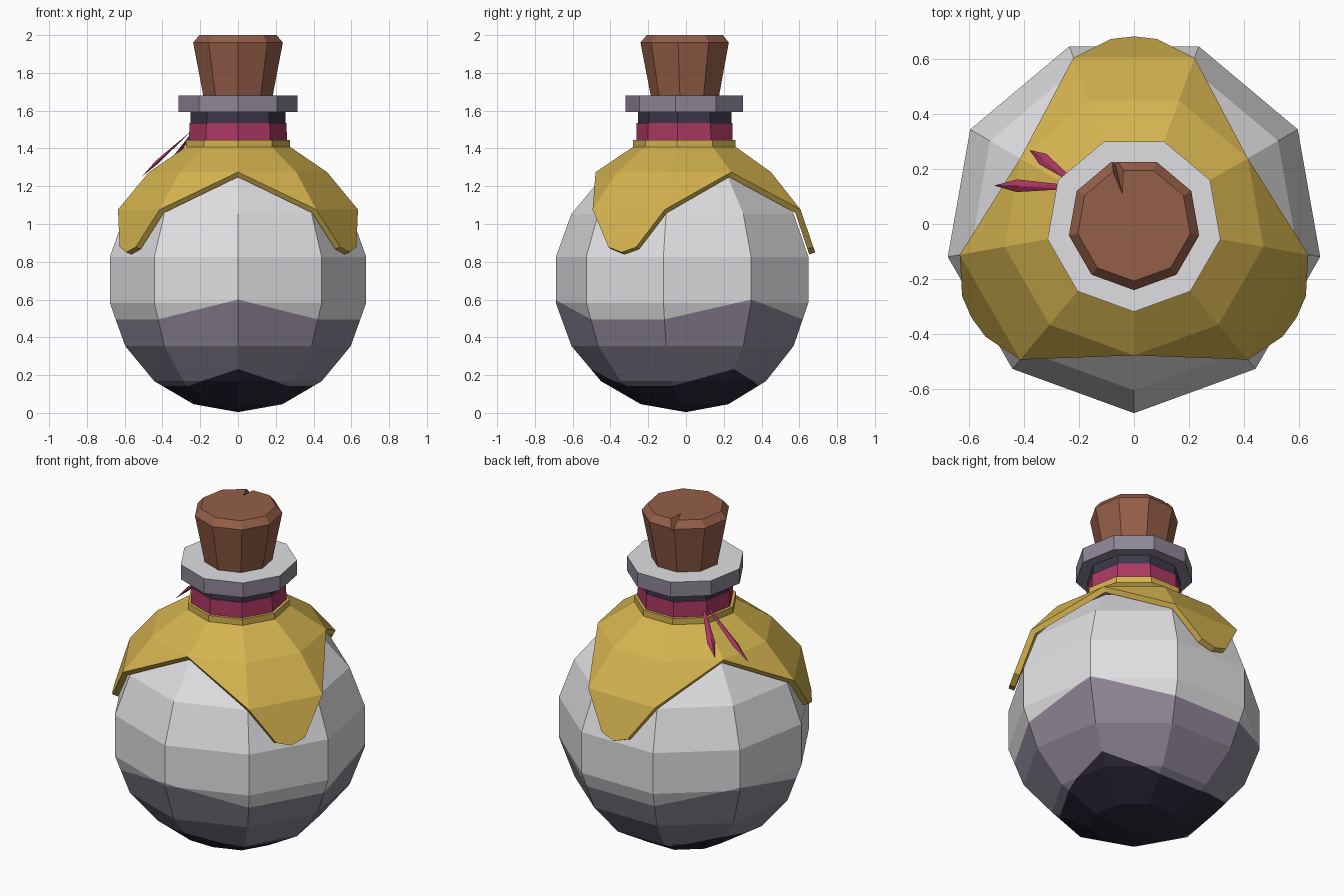
import bpy, bmesh, math
from mathutils import Vector

if "Cube" in bpy.data.objects:
    bpy.data.objects.remove(bpy.data.objects["Cube"])

N = 9                       # every round part has nine sides
CZ = 0.704                  # centre height of the round flask


def material(name, rgb):
    m = bpy.data.materials.new(name)
    m.diffuse_color = (*rgb, 1)
    m.use_nodes = True
    m.node_tree.nodes["Principled BSDF"].inputs["Base Color"].default_value = m.diffuse_color
    return m


GLASS = material("pale_glass", (0.74, 0.73, 0.75))
MID = material("grey_purple", (0.27, 0.24, 0.31))
DARK = material("dark_liquid", (0.026, 0.020, 0.040))
NECK = material("neck_purple", (0.045, 0.038, 0.070))
CLOTH = material("yellow_cloth", (0.66, 0.45, 0.077))
CORK = material("brown_cork", (0.296, 0.112, 0.065))
RIBBON = material("magenta_ribbon", (0.413, 0.040, 0.122))


def polar(r, k, z):
    a = math.radians(-90 + 360 / N * k)
    return Vector((r * math.cos(a), r * math.sin(a), z))


def finish(bm, name, mats):
    bmesh.ops.recalc_face_normals(bm, faces=bm.faces)
    me = bpy.data.meshes.new(name)
    bm.to_mesh(me)
    bm.free()
    for m in mats:
        me.materials.append(m)
    ob = bpy.data.objects.new(name, me)
    bpy.context.collection.objects.link(ob)
    return ob


def lathe(profile):
    """Nine-sided solid of revolution from (radius, height), bottom to top."""
    bm = bmesh.new()
    rings = []
    for r, z in profile:
        if r == 0:
            rings.append([bm.verts.new((0, 0, z))] * N)
        else:
            rings.append([bm.verts.new(polar(r, k, z)) for k in range(N)])
    for lo, hi in zip(rings, rings[1:]):
        for k in range(N):
            j = (k + 1) % N
            bm.faces.new(list(dict.fromkeys((lo[k], lo[j], hi[j], hi[k]))))
    for ring, (r, z) in ((rings[0], profile[0]), (rings[-1], profile[-1])):
        if r > 0:
            bm.faces.new(ring)
    return bm


def ball(radius, deg):
    t = math.radians(deg)
    return radius * math.sin(t), CZ - radius * math.cos(t)


# Flask body, with two wavy colour borders cut into the facets
profile = [(0, CZ - 0.7)] + [ball(0.7, d) for d in range(20, 180, 20)] + [(0, CZ + 0.7)]
bm = lathe(profile)


def on_body(k, z):
    for (r0, z0), (r1, z1) in zip(profile, profile[1:]):
        if z0 <= z <= z1:
            return polar(r0 + (r1 - r0) * (z - z0) / (z1 - z0), k, z)


def sector(f):
    c = f.calc_center_median()
    return int(((math.degrees(math.atan2(c.y, c.x)) + 90) % 360) // (360 / N))


for mat, high, low in ((1, 0.60, 0.495), (2, 0.232, 0.143)):
    for s in range(N):
        p0 = on_body(s, low if s % 3 else high)
        p1 = on_body(s + 1, low if (s + 1) % 3 else high)
        n = polar(1, s + 0.5, 0).cross(p1 - p0).normalized()
        faces = [f for f in bm.faces if sector(f) == s]
        geom = faces + list({e for f in faces for e in f.edges}) \
            + list({v for f in faces for v in f.verts})
        bmesh.ops.bisect_plane(bm, geom=geom, dist=1e-4, plane_co=p0, plane_no=n)
        for f in bm.faces:
            if sector(f) == s and (f.calc_center_median() - p0).dot(n) < 0:
                f.material_index = mat
finish(bm, "flask_body", [GLASS, MID, DARK])

# Neck, ribbon band and rim
finish(lathe([(0.255, 1.30), (0.255, 1.60)]), "neck", [NECK])
finish(lathe([(0.264, 1.40), (0.261, 1.535)]), "ribbon_band", [RIBBON])
bm = lathe([(0.32, 1.592), (0.32, 1.68)])
bm.normal_update()
for f in bm.faces:
    f.material_index = 0 if f.calc_center_median().z > 1.67 else 1
finish(bm, "rim", [GLASS, MID])

# Cork with a small chip cut from its top edge
cork = finish(lathe([(0.175, 1.62), (0.241, 1.96), (0.208, 2.0)]), "cork", [CORK])
bm = bmesh.new()
for p in ((-0.038, 0.09, 2.01), (-0.11, 0.26, 2.01), (-0.03, 0.26, 2.01), (-0.08, 0.27, 1.92)):
    bm.verts.new(p)
bmesh.ops.convex_hull(bm, input=bm.verts)
chip = finish(bm, "chip_cutter", [CORK])
chip.hide_render = True
chip.hide_set(True)
cut = cork.modifiers.new("chip", "BOOLEAN")
cut.operation = "DIFFERENCE"
cut.object = chip

# Cloth cover: collar, shoulder and three pointed flaps
R = 0.745
bm = bmesh.new()
levels = [(0.28, 1.445), (0.28, 1.408), ball(R, 140), ball(R, 120)]
rings = [[bm.verts.new(polar(r, k, z)) for k in range(N)] for r, z in levels]
top, low = rings[2], rings[3]
(r_a, z_a), (r_b, z_b) = ball(R, 120), ball(R, 100)
for s in range(N):
    j = (s + 1) % N
    for hi, lo in zip(rings[:2], rings[1:3]):
        bm.faces.new((lo[s], lo[j], hi[j], hi[s]))
    if s % 3 == 0:
        bm.faces.new((low[j], top[j], top[s]))
    elif s % 3 == 2:
        bm.faces.new((low[s], top[j], top[s]))
    else:
        bm.faces.new((low[s], low[j], top[j], top[s]))
        out = polar(1, s + 0.5, 0)
        side = Vector((-out.y, out.x, 0))
        tip = []
        for u, z in ((-0.085, 0.878), (0, 0.85), (0.085, 0.878)):
            r = (r_a + (r_b - r_a) * (z - z_a) / (z_b - z_a)) * math.cos(math.pi / N)
            tip.append(bm.verts.new(out * r + side * u + Vector((0, 0, z))))
        bm.faces.new((low[s], *tip, low[j]))
for v in [v for v in bm.verts if not v.link_faces]:
    bm.verts.remove(v)
cloth = finish(bm, "cloth_cover", [CLOTH])
# make sure the sheet faces outward before it is thickened inward
if cloth.data.polygons[0].normal.dot(cloth.data.polygons[0].center) < 0:
    cloth.data.flip_normals()
thick = cloth.modifiers.new("thickness", "SOLIDIFY")
thick.thickness = 0.033
thick.offset = -1

# Two loose ribbon ends
for name, a, b in (("ribbon_end_long", (-0.25, 0.135, 1.49), (-0.51, 0.14, 1.25)),
                   ("ribbon_end_short", (-0.235, 0.165, 1.49), (-0.38, 0.27, 1.29))):
    a, b = Vector(a), Vector(b)
    d = b - a
    side = d.cross(Vector((0, 0, 1))).normalized()
    up = side.cross(d).normalized()
    mid = a + d * 0.68
    bm = bmesh.new()
    for p in (a + side * 0.008, a - side * 0.008, b, mid + side * 0.024,
              mid - side * 0.022, mid + up * 0.012, mid - up * 0.008):
        bm.verts.new(p)
    bmesh.ops.convex_hull(bm, input=bm.verts)
    finish(bm, name, [RIBBON])
